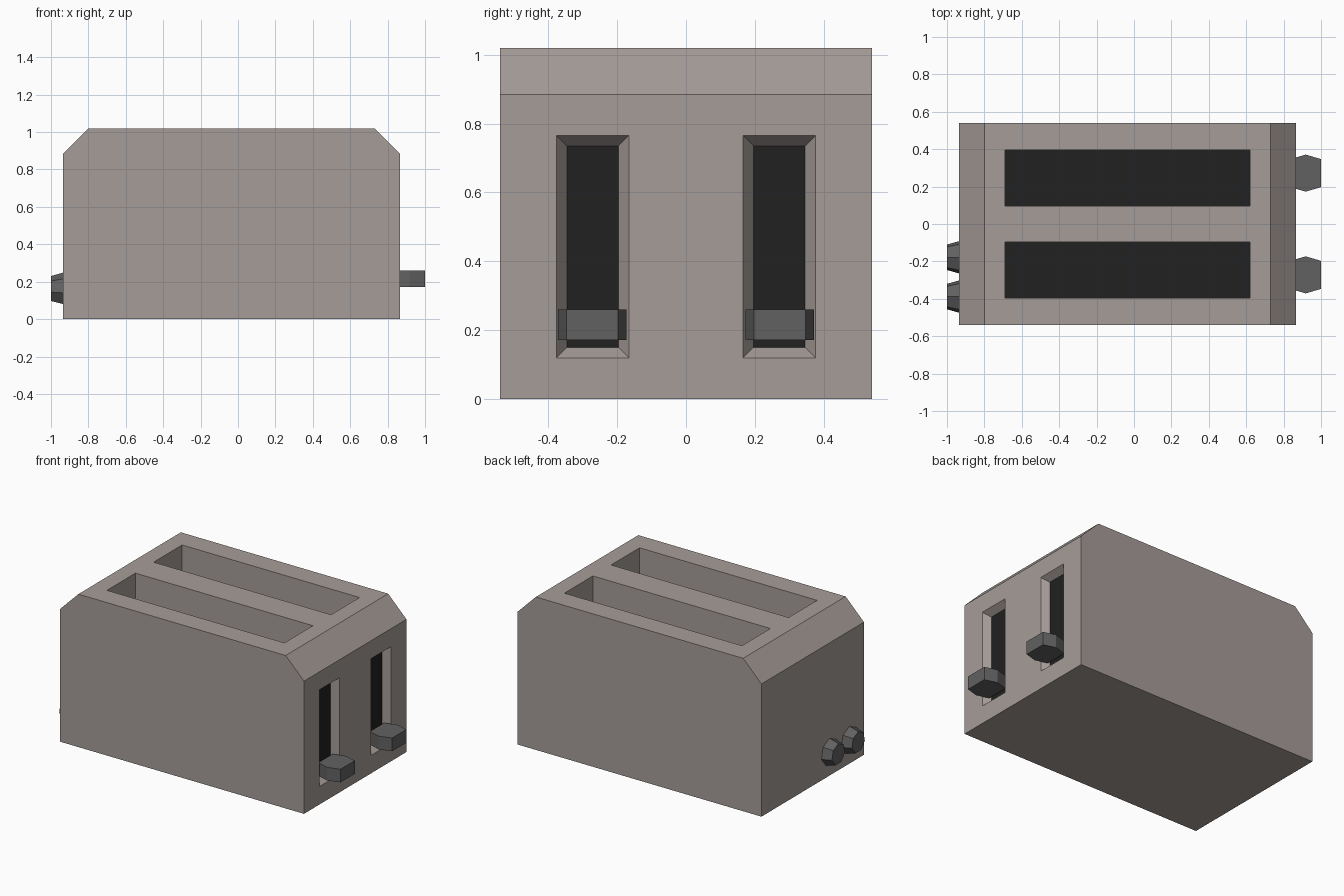
import bpy, bmesh, math
from mathutils import Vector

if "Cube" in bpy.data.objects:
    bpy.data.objects.remove(bpy.data.objects["Cube"])


def material(name, rgb):
    m = bpy.data.materials.new(name)
    m.diffuse_color = (*rgb, 1)
    m.use_nodes = True
    m.node_tree.nodes["Principled BSDF"].inputs["Base Color"].default_value = m.diffuse_color
    return m


CASING = material("casing", (0.38, 0.335, 0.315))
DARK = material("dark_inside", (0.015, 0.015, 0.015))
KNOB = material("control_grey", (0.12, 0.12, 0.12))


def loft(name, start, end, mat):
    """Closed solid between two matching rings of points."""
    bm = bmesh.new()
    a = [bm.verts.new(p) for p in start]
    b = [bm.verts.new(p) for p in end]
    bm.faces.new(a)
    bm.faces.new(b)
    for i in range(len(a)):
        j = (i + 1) % len(a)
        bm.faces.new((a[i], a[j], b[j], b[i]))
    bmesh.ops.recalc_face_normals(bm, faces=bm.faces)
    me = bpy.data.meshes.new(name)
    bm.to_mesh(me)
    bm.free()
    me.materials.append(mat)
    ob = bpy.data.objects.new(name, me)
    bpy.context.collection.objects.link(ob)
    return ob


def rect(cx, cy, hx, hy):
    return [(cx - hx, cy - hy), (cx + hx, cy - hy), (cx + hx, cy + hy), (cx - hx, cy + hy)]


# Casing with chamfered ends
profile = [(-0.935, 0), (0.865, 0), (0.865, 0.885), (0.73, 1.02), (-0.80, 1.02), (-0.935, 0.885)]
body = loft("casing", [(x, -0.54, z) for x, z in profile],
            [(x, 0.54, z) for x, z in profile], CASING)

# Bread slots in the top and tapered lever slots in the right end
cutters = []
for s in (-1, 1):
    r = rect(-0.035, s * 0.246, 0.655, 0.15)
    cutters.append(loft("bread_slot_cutter", [(x, y, 0.35) for x, y in r],
                        [(x, y, 1.1) for x, y in r], CASING))
    inner = rect(s * 0.271, 0.4425, 0.075, 0.2925)
    outer = rect(s * 0.271, 0.4425, 0.135, 0.3525)
    cutters.append(loft("lever_slot_cutter", [(0.82, y, z) for y, z in inner],
                        [(0.91, y, z) for y, z in outer], CASING))

bpy.context.view_layer.objects.active = body
for c in cutters:
    mod = body.modifiers.new("slot", 'BOOLEAN')
    mod.operation = 'DIFFERENCE'
    mod.solver = 'EXACT'
    mod.object = c
    bpy.ops.object.modifier_apply(modifier=mod.name)
for c in cutters:
    bpy.data.objects.remove(c)

# Dark slot floors
body.data.materials.clear()
body.data.materials.append(CASING)
body.data.materials.append(DARK)
for f in body.data.polygons:
    bread_floor = f.normal.z > 0.9 and 0.2 < f.center.z < 0.5
    lever_floor = f.normal.x > 0.9 and 0.7 < f.center.x < 0.84
    f.material_index = 1 if bread_floor or lever_floor else 0

# Six-sided push levers
for s, side in ((-1, "front"), (1, "back")):
    hexagon = [(0.835, -0.075), (0.918, -0.099), (1.0, -0.075),
               (1.0, 0.075), (0.918, 0.099), (0.835, 0.075)]
    y0 = s * 0.272
    loft(side + "_lever", [(x, y0 + y, 0.172) for x, y in hexagon],
         [(x, y0 + y, 0.26) for x, y in hexagon], KNOB)


# Seven-sided tapered dials on the left end
def ring(x, y0, r):
    angles = [math.pi / 2 + i * math.tau / 7 for i in range(7)]
    return [(x, y0 + r * math.cos(a), 0.16 + r * math.sin(a)) for a in angles]


for y0, side in ((-0.388, "front"), (-0.178, "back")):
    loft(side + "_dial", ring(-0.935, y0, 0.0885), ring(-1.0, y0, 0.07), KNOB)
